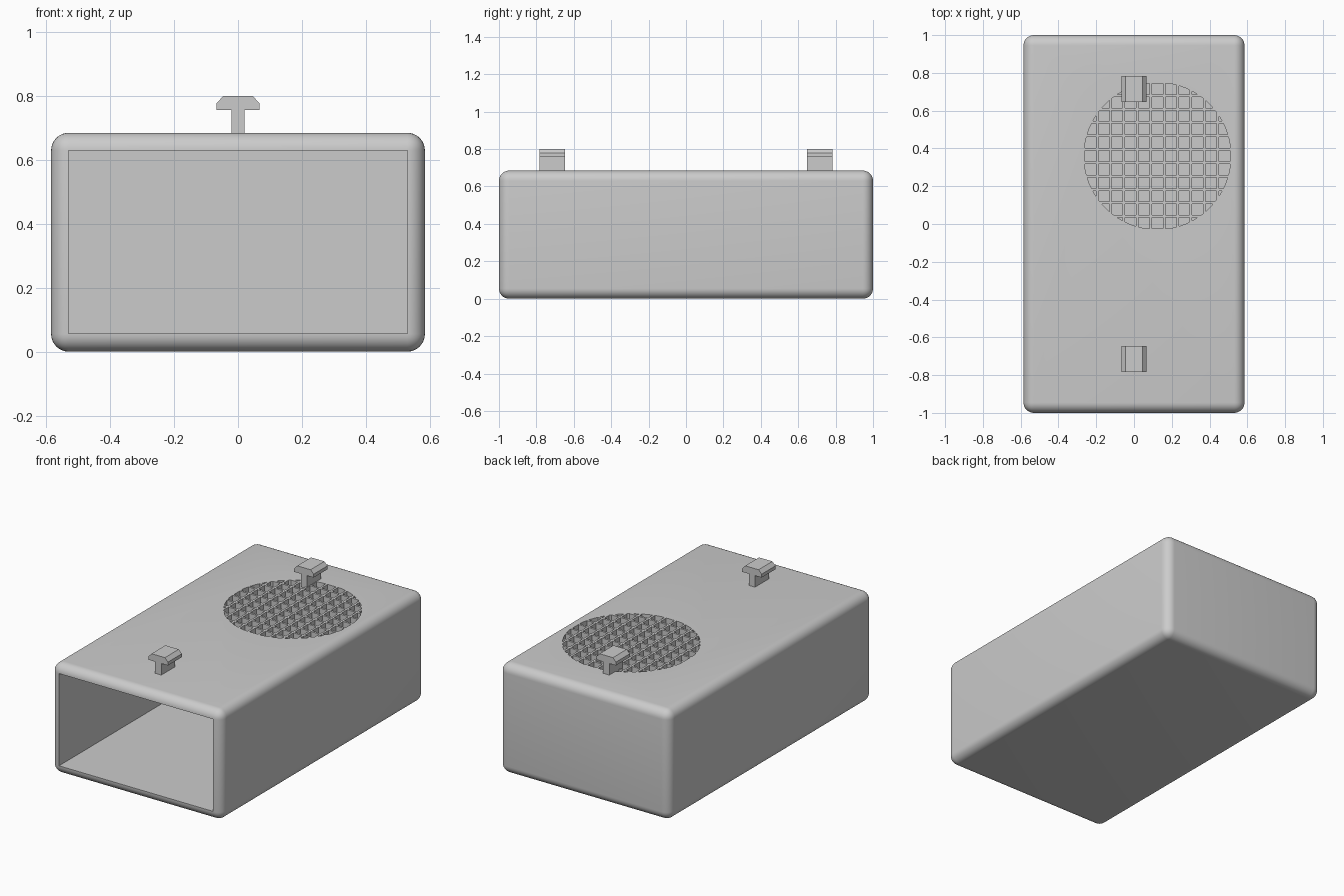
import bpy, bmesh
from mathutils import Matrix, Vector

cube = bpy.data.objects.get("Cube")
if cube:
    bpy.data.objects.remove(cube, do_unlink=True)

HALF_W, HALF_L, HEIGHT, WALL = 0.585, 1.0, 0.685, 0.055
GRILLE_X, GRILLE_Y, GRILLE_R = 0.124, 0.36, 0.389
CELL, PITCH = 0.058, 0.071

grey = bpy.data.materials.new("light grey plastic")
grey.use_nodes = True
COLOUR = (0.6, 0.6, 0.6, 1)
grey.diffuse_color = COLOUR
grey.node_tree.nodes["Principled BSDF"].inputs["Base Color"].default_value = COLOUR


def make_object(name, bm):
    bmesh.ops.recalc_face_normals(bm, faces=bm.faces)
    mesh = bpy.data.meshes.new(name)
    bm.to_mesh(mesh)
    bm.free()
    mesh.materials.append(grey)
    obj = bpy.data.objects.new(name, mesh)
    bpy.context.collection.objects.link(obj)
    return obj


def box(lo, hi):
    bm = bmesh.new()
    lo, hi = Vector(lo), Vector(hi)
    bmesh.ops.create_cube(bm, size=1, matrix=Matrix.Translation((lo + hi) / 2)
                          @ Matrix.Diagonal((*(hi - lo), 1)))
    return bm


def extrude(bm, offset):
    out = bmesh.ops.extrude_face_region(bm, geom=bm.faces[:])
    verts = [g for g in out["geom"] if isinstance(g, bmesh.types.BMVert)]
    bmesh.ops.translate(bm, verts=verts, vec=offset)


def activate(obj):
    bpy.ops.object.select_all(action="DESELECT")
    obj.select_set(True)
    bpy.context.view_layer.objects.active = obj


def cut(obj, cutter):
    cutter.hide_render = True
    mod = obj.modifiers.new("cut", "BOOLEAN")
    mod.operation, mod.solver, mod.object = "DIFFERENCE", "EXACT", cutter
    activate(obj)
    bpy.ops.object.modifier_apply(modifier=mod.name)
    bpy.data.objects.remove(cutter, do_unlink=True)


# Rounded outer case
bm = box((-HALF_W, -HALF_L, 0), (HALF_W, HALF_L, HEIGHT))
bmesh.ops.bevel(bm, geom=bm.edges[:], offset=WALL, segments=8, profile=0.5,
                affect="EDGES")
case = make_object("case", bm)

# Hollow inside, open at the front
inner = HALF_W - WALL
cut(case, make_object("cavity_cutter", box(
    (-inner, -HALF_L - 0.1, WALL + 0.002), (inner, HALF_L - WALL, HEIGHT - WALL))))

# Round grille: a disc sliced into square cells, with the bars between removed
bm = bmesh.new()
bmesh.ops.create_circle(bm, cap_ends=True, radius=GRILLE_R, segments=64)
edges = [i * PITCH + s * CELL / 2 for i in range(-5, 6) for s in (-1, 1)]
for axis in (Vector((1, 0, 0)), Vector((0, 1, 0))):
    for e in edges:
        bmesh.ops.bisect_plane(bm, geom=bm.verts[:] + bm.edges[:] + bm.faces[:],
                               plane_co=axis * e, plane_no=axis)


def in_bar(value):
    return abs(value - round(value / PITCH) * PITCH) > CELL / 2


bars = [f for f in bm.faces
        if any(in_bar(c) for c in f.calc_center_bounds()[:2])]
bmesh.ops.delete(bm, geom=bars, context="FACES")
bmesh.ops.translate(bm, verts=bm.verts, vec=(GRILLE_X, GRILLE_Y, HEIGHT - WALL - 0.03))
extrude(bm, (0, 0, 0.15))
cut(case, make_object("grille_cutter", bm))

activate(case)
bpy.ops.object.shade_smooth_by_angle(angle=0.5)

# T-shaped mounting pegs on top
half_profile = [(0.021, HEIGHT - 0.01), (0.021, 0.757), (0.067, 0.757),
                (0.067, 0.778), (0.046, 0.8)]
profile = half_profile + [(-x, z) for x, z in reversed(half_profile)]
for name, y in (("front_peg", -0.715), ("back_peg", 0.715)):
    bm = bmesh.new()
    bm.faces.new([bm.verts.new((x, y - 0.068, z)) for x, z in profile])
    extrude(bm, (0, 0.136, 0))
    make_object(name, bm)
